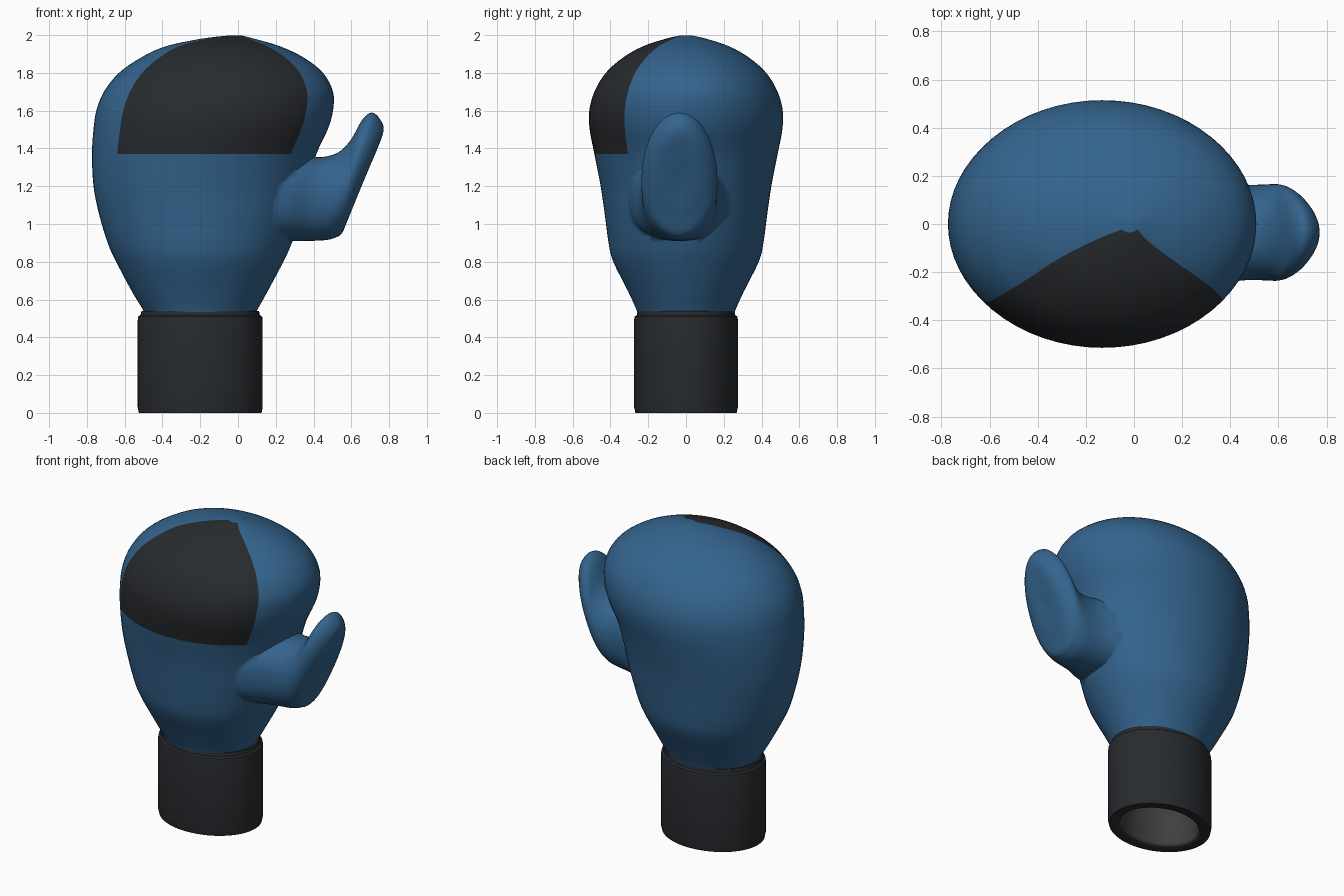
import bpy, bmesh, math
from mathutils import Vector

if "Cube" in bpy.data.objects:
    bpy.data.objects.remove(bpy.data.objects["Cube"])


def material(name, rgb):
    m = bpy.data.materials.new(name)
    m.diffuse_color = (*rgb, 1)
    m.use_nodes = True
    m.node_tree.nodes["Principled BSDF"].inputs["Base Color"].default_value = m.diffuse_color
    return m


BLUE = material("blue_leather", (0.034, 0.127, 0.27))
BLACK = material("black_leather", (0.021, 0.024, 0.028))
LINING = material("dark_lining", (0.05, 0.05, 0.05))


def refine(keys, n):
    """Catmull-Rom interpolation of rows of numbers, n steps per span."""
    out = []
    for i in range(len(keys) - 1):
        a, b = keys[i], keys[i + 1]
        p = keys[i - 1] if i else a
        q = keys[min(i + 2, len(keys) - 1)]
        for k in range(n):
            t = k / n
            out.append(tuple(
                0.5 * (2 * v + (w - u) * t + (2 * u - 5 * v + 4 * w - x) * t * t
                       + (3 * v - u - 3 * w + x) * t ** 3)
                for u, v, w, x in zip(p, a, b, q)))
    return out + [tuple(keys[-1])]


def loft(name, rings, mats, pick=lambda row, seg: 0, closed=False):
    """Skin rings of points; ends are capped unless the rings form a loop."""
    bm = bmesh.new()
    vs = [[bm.verts.new(p) for p in ring] for ring in rings]
    n, count = len(rings[0]), len(rings)
    for r in range(count if closed else count - 1):
        for s in range(n):
            t, u = (s + 1) % n, (r + 1) % count
            f = bm.faces.new((vs[r][s], vs[r][t], vs[u][t], vs[u][s]))
            f.material_index = pick(r, s)
    if not closed:
        bm.faces.new(vs[0][::-1])
        bm.faces.new(vs[-1]).material_index = pick(count - 1, 0)
    bmesh.ops.recalc_face_normals(bm, faces=bm.faces)
    me = bpy.data.meshes.new(name)
    bm.to_mesh(me)
    bm.free()
    for m in mats:
        me.materials.append(m)
    ob = bpy.data.objects.new(name, me)
    bpy.context.collection.objects.link(ob)
    return ob


def smooth(ob, deg):
    bpy.ops.object.select_all(action='DESELECT')
    ob.select_set(True)
    bpy.context.view_layer.objects.active = ob
    bpy.ops.object.shade_smooth_by_angle(angle=math.radians(deg))


def ellipse(cx, cy, a, b, z, n=64):
    return [(cx + a * math.cos(2 * math.pi * i / n),
             cy + b * math.sin(2 * math.pi * i / n), z) for i in range(n)]


# Padded hand: z, left x, right x, half depth
body_keys = [
    (0.50, -0.49, 0.09, 0.25), (0.54, -0.50, 0.10, 0.26),
    (0.64, -0.56, 0.155, 0.305), (0.80, -0.645, 0.24, 0.385),
    (0.90, -0.69, 0.285, 0.41), (1.05, -0.735, 0.335, 0.43),
    (1.20, -0.765, 0.37, 0.452), (1.37, -0.773, 0.415, 0.485),
    (1.50, -0.765, 0.475, 0.51), (1.60, -0.75, 0.503, 0.512),
    (1.70, -0.71, 0.503, 0.485), (1.80, -0.63, 0.45, 0.425),
    (1.88, -0.515, 0.35, 0.335), (1.94, -0.385, 0.225, 0.23),
    (1.98, -0.20, 0.09, 0.11), (1.997, -0.06, 0.025, 0.035),
]
rows = refine(body_keys, 4)
rings = [ellipse((l + r) / 2, 0, (r - l) / 2, d, z) for z, l, r, d in rows]


# Dark striking panel: front sector above z = 1.37
def panel(row, seg):
    ang = (seg + 0.5) * 360 / 64
    return int(7 * 4 <= row < len(rows) - 1 and 219 < ang < 321)


glove = loft("padded_hand", rings, [BLUE, BLACK], panel)

# Thumb: bottom x, bottom z, top x, top z, half width, squareness
thumb_keys = [
    (0.00, 0.91, 0.05, 1.37, 0.29, 2.6), (0.22, 0.91, 0.25, 1.365, 0.265, 2.5),
    (0.34, 0.91, 0.40, 1.355, 0.215, 2.3), (0.42, 0.912, 0.47, 1.358, 0.20, 2.2),
    (0.48, 0.917, 0.54, 1.385, 0.198, 2.1), (0.52, 0.93, 0.60, 1.45, 0.20, 2),
    (0.54, 0.94, 0.66, 1.555, 0.20, 2), (0.558, 0.965, 0.71, 1.59, 0.188, 2),
    (0.58, 1.02, 0.755, 1.55, 0.155, 2), (0.605, 1.08, 0.768, 1.48, 0.10, 2),
    (0.67, 1.25, 0.70, 1.31, 0.015, 2),
]


def thumb_ring(bx, bz, tx, tz, w, e, n=48):
    mid, half = Vector((bx + tx, -0.07, bz + tz)) / 2, Vector((tx - bx, 0, tz - bz)) / 2
    pts = []
    for i in range(n):
        c, s = math.cos(2 * math.pi * i / n), math.sin(2 * math.pi * i / n)
        c, s = (math.copysign(abs(v) ** (2 / e), v) for v in (c, s))
        pts.append(mid + half * s + Vector((0, w * c, 0)))
    return pts


thumb = loft("thumb", [thumb_ring(*k) for k in refine(thumb_keys, 4)], [BLUE])

# Fuse the thumb into the hand
mod = glove.modifiers.new("join_thumb", 'BOOLEAN')
mod.operation, mod.solver, mod.object = 'UNION', 'EXACT', thumb
bpy.context.view_layer.objects.active = glove
glove.select_set(True)
bpy.ops.object.modifier_apply(modifier=mod.name)
bpy.data.objects.remove(thumb)
smooth(glove, 60)

# Wrist cuff: hollow sleeve, half width, half depth, z
cuff_profile = [
    (0.325, 0.268, 0.0), (0.331, 0.275, 0.03), (0.331, 0.275, 0.49),
    (0.328, 0.272, 0.51), (0.316, 0.26, 0.518), (0.311, 0.257, 0.54),
    (0.25, 0.20, 0.54), (0.25, 0.195, 0.03), (0.258, 0.203, 0.008),
    (0.27, 0.215, 0.0),
]
cuff = loft("wrist_cuff", [ellipse(-0.2, 0, *p) for p in cuff_profile],
            [BLACK, LINING], lambda r, s: int(r in (6, 7)), closed=True)
smooth(cuff, 40)
